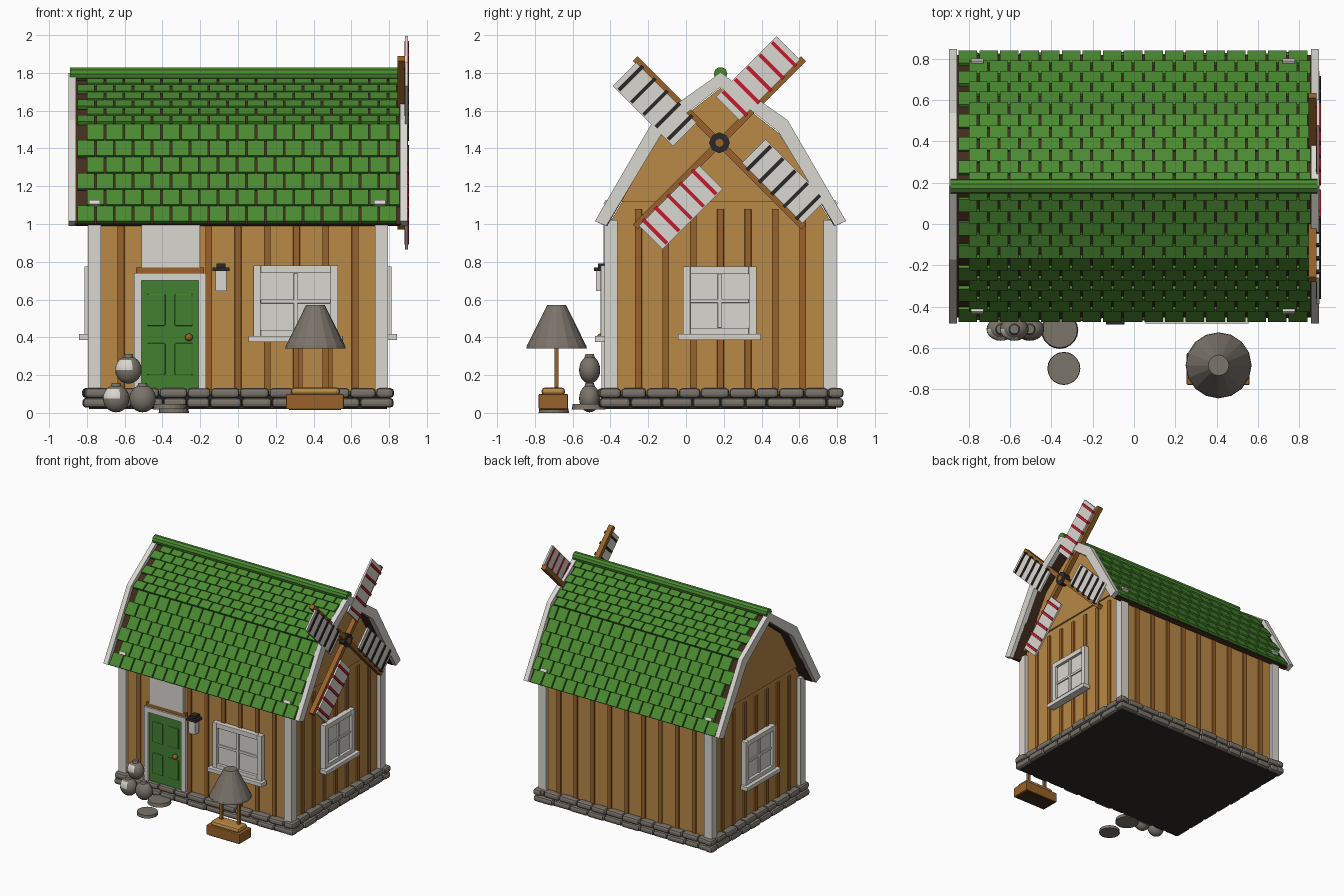
import bpy, bmesh, math, random
from mathutils import Matrix, Vector

if "Cube" in bpy.data.objects:
    bpy.data.objects.remove(bpy.data.objects["Cube"])

random.seed(4)
CY = 0.183  # house centre line in y


def mat(name, r, g, b):
    m = bpy.data.materials.new(name)
    lin = [((c / 255 + 0.055) / 1.055) ** 2.4 for c in (r, g, b)]
    m.diffuse_color = (*lin, 1)
    m.use_nodes = True
    m.node_tree.nodes["Principled BSDF"].inputs["Base Color"].default_value = m.diffuse_color
    return m


WHITE = mat("off white", 218, 215, 208)
WALL = mat("wall wood", 184, 136, 70)
TRIM = mat("trim wood", 152, 98, 42)
GREEN = mat("leaf green", 74, 138, 48)
DOOR = mat("door green", 66, 128, 48)
STONE = mat("stone grey", 122, 115, 106)
BLACK = mat("charcoal", 44, 42, 40)
RED = mat("red", 196, 28, 44)
BROWN = mat("dark brown", 66, 44, 30)


def finish(name, bm, *mats):
    bmesh.ops.recalc_face_normals(bm, faces=bm.faces)
    me = bpy.data.meshes.new(name)
    bm.to_mesh(me)
    bm.free()
    ob = bpy.data.objects.new(name, me)
    bpy.context.collection.objects.link(ob)
    for m in mats:
        me.materials.append(m)
    return ob


def B(x0, x1, y0, y1, z0, z1):
    """Matrix that turns a unit cube into the given box."""
    return Matrix.Translation(((x0 + x1) / 2, (y0 + y1) / 2, (z0 + z1) / 2)) @ \
        Matrix.Diagonal((x1 - x0, y1 - y0, z1 - z0, 1))


def boxes(name, specs, m, bevel=0):
    bm = bmesh.new()
    for s in specs:
        bmesh.ops.create_cube(bm, size=1, matrix=s)
    ob = finish(name, bm, m)
    if bevel:
        mod = ob.modifiers.new("bevel", 'BEVEL')
        mod.width, mod.segments = bevel, 2
    return ob


def prism(name, pts, x0, x1, m):
    """Extrude a y-z profile (relative to the house centre line) along x."""
    bm = bmesh.new()
    f = bm.faces.new([bm.verts.new((x0, CY + y, z)) for y, z in pts])
    r = bmesh.ops.extrude_face_region(bm, geom=[f])
    vs = [v for v in r["geom"] if isinstance(v, bmesh.types.BMVert)]
    bmesh.ops.translate(bm, verts=vs, vec=(x1 - x0, 0, 0))
    return finish(name, bm, m)


def cyl(name, loc, r1, r2, h, n, m, axis='Z'):
    bm = bmesh.new()
    rot = {'Z': Matrix(), 'X': Matrix.Rotation(math.pi / 2, 4, 'Y')}[axis]
    bmesh.ops.create_cone(bm, cap_ends=True, segments=n, radius1=r1, radius2=r2,
                          depth=h, matrix=Matrix.Translation(loc) @ rot)
    return finish(name, bm, m)


def sym(half):
    """Mirror a half profile that ends on the centre line."""
    return [(-y, z) for y, z in half] + [(y, z) for y, z in reversed(half) if y > 0]


# House body and gable boards
prism("house_walls", sym([(0.59, 0.04), (0.59, 1.0), (0.31, 1.48), (0, 1.72)]), -0.765, 0.765, WALL)
for s, n in ((1, "right"), (-1, "left")):
    prism(n + "_gable_board", sym([(0.53, 1.12), (0.31, 1.48), (0, 1.72)]), s * 0.76, s * 0.778, WALL)
boxes("floor_slab", [B(-0.79, 0.79, CY - 0.61, CY + 0.61, 0.02, 0.1)], BLACK)

# Battens on all four walls
bat = []
for k in range(9):
    x = -0.62 + 0.155 * k
    for y in (CY - 0.59, CY + 0.59):
        bat.append(B(x - 0.018, x + 0.018, y - 0.012, y + 0.012, 0.12, 1.03))
for k in range(7):
    y = CY - 0.435 + 0.145 * k
    for x in (-0.765, 0.765):
        bat.append(B(x - 0.012, x + 0.012, y - 0.018, y + 0.018, 0.12, 1.08))
boxes("wall_battens", bat, TRIM, 0.004)
boxes("corner_posts", [B(x - 0.035, x + 0.035, y - 0.035, y + 0.035, 0.12, 1.02)
                       for x in (-0.76, 0.76) for y in (CY - 0.58, CY + 0.58)], WHITE)

# Two courses of foundation stones
st = []
for row in range(2):
    z = 0.028 + 0.052 * row
    for length, along_x in ((0.82, True), (0.65, False)):
        a = -length + 0.01
        while a < length - 0.03:
            b = min(a + random.uniform(0.11, 0.17), length)
            if length - b < 0.06:
                b = length
            for s in (-1, 1):
                d = random.uniform(-0.008, 0.006)
                if along_x:
                    c = CY + s * (0.61 + d)
                    st.append(B(a, b, c - 0.035, c + 0.035, z, z + 0.051))
                else:
                    c = s * (0.785 + d)
                    st.append(B(c - 0.035, c + 0.035, CY + a, CY + b, z, z + 0.051))
            a = b + 0.002
boxes("foundation_stones", st, STONE, 0.018)

# Roof deck, barge boards and ridge
deck = [(0.635, 1.0), (0.335, 1.52), (0, 1.765)]
prism("roof_deck", sym(deck) + list(reversed(sym([(0.60, 0.99), (0.31, 1.49), (0, 1.73)]))),
      -0.865, 0.865, BROWN)
barge = sym([(0.665, 1.015), (0.355, 1.55), (0, 1.80)]) + \
    list(reversed(sym([(0.605, 0.99), (0.305, 1.49), (0, 1.725)])))
for s, n in ((1, "right"), (-1, "left")):
    prism(n + "_barge_board", barge, s * 0.858, s * 0.897, WHITE)
cyl("ridge_pole", (0, CY, 1.795), 0.036, 0.036, 1.78, 10, GREEN, 'X')

# Shingles: six rows on each of the four slopes
tiles, clips = [], []
for s in (-1, 1):
    for (a, b) in zip(deck[:-1], deck[1:]):
        p, q = Vector((0, CY + s * a[0], a[1])), Vector((0, CY + s * b[0], b[1]))
        u = (q - p).normalized()
        n = Vector((0, -u.z * (-s), abs(u.y)))
        fr = Matrix.Translation(p) @ Matrix(((1, 0, 0, 0), (0, u.y, n.y, 0), (0, u.z, n.z, 0), (0, 0, 0, 1)))
        pitch = (q - p).length / 6
        for r in range(6):
            x = -0.855 + 0.05 * (r % 2)
            while x < 0.82:
                x1 = min(x + 0.1, 0.86)
                tiles.append(fr @ Matrix.Translation((0, pitch * (r + 0.5), 0.012)) @
                             Matrix.Rotation(-0.12, 4, 'X') @
                             B(x + 0.005, x1 - 0.005, -pitch * 0.5, pitch * 0.52, -0.01, 0.01))
                x += 0.1
        if a[1] < 1.2:
            clips += [fr @ B(x - 0.03, x + 0.03, 0.1, 0.125, 0.0, 0.04) for x in (-0.76, 0.75)]
boxes("roof_shingles", tiles, GREEN)
boxes("roof_clips", clips, WHITE)


# Windows: pane, frame, glazing bars and sill, placed by a wall matrix
def window(name, m, w, h):
    f, d = 0.04, 0.035
    parts = [B(-w, w, -0.012, 0.01, 0, h),
             B(-w, -w + f, -d, 0, 0, h), B(w - f, w, -d, 0, 0, h),
             B(-w + f, w - f, -d, 0, 0, f), B(-w + f, w - f, -d, 0, h - f, h),
             B(-0.01, 0.01, -0.024, 0, f, h - f), B(-w + f, w - f, -0.022, 0, h / 2 - 0.01, h / 2 + 0.01),
             B(-w - 0.025, w + 0.025, -0.065, 0, -0.025, 0.008)]
    boxes(name, [m @ p for p in parts], WHITE, 0.003)


T, R = Matrix.Translation, Matrix.Rotation
window("front_window", T((0.305, CY - 0.6, 0.4)), 0.225, 0.38)
window("right_window", T((0.778, CY - 0.005, 0.41)) @ R(math.pi / 2, 4, 'Z'), 0.195, 0.365)
window("left_window", T((-0.778, CY - 0.005, 0.41)) @ R(-math.pi / 2, 4, 'Z'), 0.195, 0.365)

# Door, frame, panels, knob and the board above it
fy = CY - 0.59
boxes("door_frame", [B(-0.55, -0.51, fy - 0.04, fy, 0.125, 0.74), B(-0.21, -0.17, fy - 0.04, fy, 0.125, 0.74),
                     B(-0.51, -0.21, fy - 0.04, fy, 0.70, 0.74)], WHITE)
boxes("door", [B(-0.51, -0.21, fy - 0.025, fy, 0.125, 0.70)], DOOR)
boxes("door_panels", [B(x, x + 0.095, fy - 0.034, fy, z, z + 0.17) for x in (-0.48, -0.335)
                      for z in (0.2, 0.46)], DOOR, 0.006)
boxes("transom_board", [B(-0.51, -0.2, fy - 0.03, fy, 0.77, 1.01)], WHITE)
boxes("transom_ledge", [B(-0.54, -0.18, fy - 0.025, fy, 0.74, 0.77)], TRIM)


def ball(name, loc, rx, ry, rz, *mats):
    bm = bmesh.new()
    bmesh.ops.create_uvsphere(bm, u_segments=20, v_segments=12, radius=1,
                              matrix=T(loc) @ Matrix.Diagonal((rx, ry, rz, 1)))
    ob = finish(name, bm, *mats)
    for f in ob.data.polygons:
        f.use_smooth = True
    return ob


ball("door_knob", (-0.26, fy - 0.045, 0.4), 0.02, 0.02, 0.02, TRIM)

# Wall lantern
boxes("lantern_glass", [B(-0.12, -0.06, fy - 0.07, fy - 0.015, 0.645, 0.75)], WHITE)
boxes("lantern_cap", [B(-0.135, -0.045, fy - 0.08, fy, 0.75, 0.77),
                      B(-0.115, -0.065, fy - 0.06, fy, 0.77, 0.79)], BLACK)

# Windmill: crossed spars, four sails with battens, hub and shaft
hub = T((0, 0.177, 1.43))
spars, sails, red, dark = [], [], [], []
for k in range(4):
    m = hub @ R(math.radians(45 + 90 * k), 4, 'X')
    spars.append(m @ B(0.845, 0.885, 0, 0.63, -0.018, 0.018))
    sails.append(m @ B(0.884, 0.899, 0.16, 0.612, 0.01, 0.186))
    for j in range(5):
        r = 0.205 + 0.092 * j
        (dark if k % 2 else red).append(m @ B(0.882, 0.906, r - 0.01, r + 0.01, 0.0, 0.18))
boxes("mill_spars", spars, TRIM)
boxes("mill_sails", sails, WHITE)
boxes("red_sail_battens", red, RED)
boxes("dark_sail_battens", dark, BLACK)
cyl("mill_hub", (0.865, 0.177, 1.43), 0.055, 0.055, 0.05, 8, BLACK, 'X')
cyl("mill_shaft", (0.82, 0.177, 1.43), 0.022, 0.022, 0.15, 8, TRIM, 'X')

# Small well with a cone roof on two posts
boxes("well_box", [B(0.255, 0.56, -0.78, -0.625, 0.02, 0.1)], TRIM, 0.006)
boxes("well_rim", [B(0.28, 0.54, -0.765, -0.64, 0.09, 0.135)], WALL, 0.02)
boxes("well_base", [B(0.27, 0.545, -0.77, -0.635, 0.015, 0.03)], BROWN)
boxes("well_posts", [B(x - 0.011, x + 0.011, -0.696, -0.674, 0.12, 0.38) for x in (0.33, 0.49)], TRIM)
cyl("well_roof", (0.41, -0.685, 0.4625), 0.157, 0.05, 0.215, 16, STONE)
cyl("well_roof_rim", (0.41, -0.685, 0.349), 0.16, 0.157, 0.014, 16, STONE)

# Stacked round pots with a pale glaze patch on the front
for i, (x, z) in enumerate(((-0.645, 0.076), (-0.505, 0.076), (-0.58, 0.228))):
    pot = ball("pot_%d" % (i + 1), (x, -0.51, z), 0.07, 0.056, 0.073, STONE, WHITE)
    for f in pot.data.polygons:
        n = f.center - Vector((x, -0.51, z))
        if i != 1 and n.y < 0 and n.x < 0.015 and 0 < n.z < 0.055:
            f.material_index = 1
    cyl("pot_lid_%d" % (i + 1), (x, -0.51, z + 0.073), 0.028, 0.022, 0.02, 12, STONE)

# Round stepping stones
cyl("step_stone_near", (-0.36, -0.515, 0.033), 0.09, 0.085, 0.028, 20, STONE)
cyl("step_stone_far", (-0.34, -0.70, 0.012), 0.08, 0.078, 0.024, 20, STONE)
